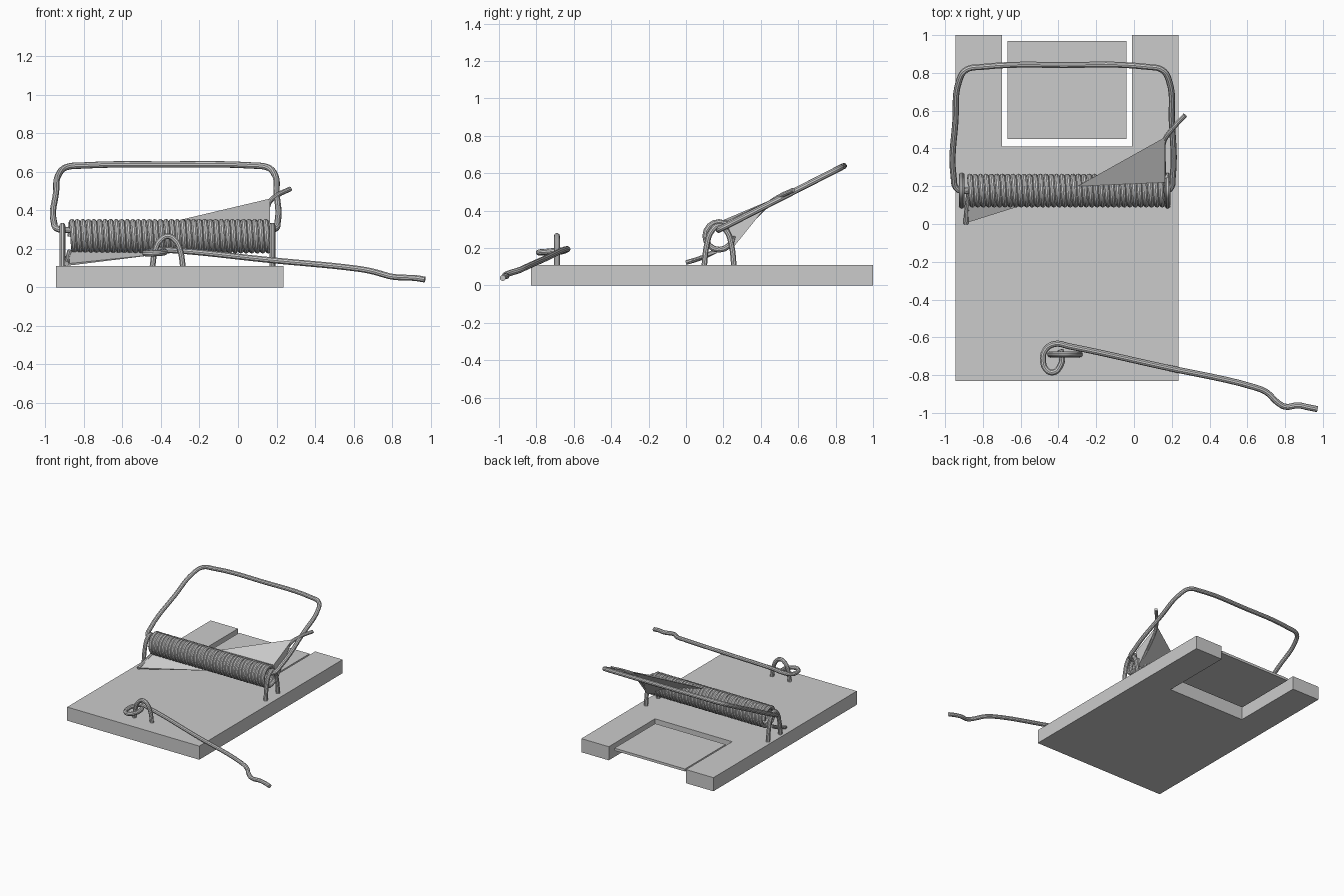
import bpy, bmesh
from math import sin, cos, pi

if "Cube" in bpy.data.objects:
    bpy.data.objects.remove(bpy.data.objects["Cube"])


def mesh_from_polygon(name, outline, z0, z1):
    """Extrude a flat outline from z0 up to z1."""
    bm = bmesh.new()
    face = bm.faces.new([bm.verts.new((x, y, z0)) for x, y in outline])
    ext = bmesh.ops.extrude_face_region(bm, geom=[face])
    top = [v for v in ext["geom"] if isinstance(v, bmesh.types.BMVert)]
    bmesh.ops.translate(bm, verts=top, vec=(0, 0, z1 - z0))
    bmesh.ops.recalc_face_normals(bm, faces=bm.faces)
    return finish(name, bm)


def finish(name, bm):
    me = bpy.data.meshes.new(name)
    bm.to_mesh(me)
    bm.free()
    ob = bpy.data.objects.new(name, me)
    bpy.context.collection.objects.link(ob)
    return ob


def wire(name, pts, radius, smooth=True):
    """Round wire through the points, turned into a mesh."""
    cu = bpy.data.curves.new(name, 'CURVE')
    cu.dimensions = '3D'
    cu.bevel_depth = radius
    cu.bevel_resolution = 3
    cu.use_fill_caps = True
    if smooth:
        cu.resolution_u = 6
        sp = cu.splines.new('BEZIER')
        sp.bezier_points.add(len(pts) - 1)
        for b, p in zip(sp.bezier_points, pts):
            b.co = p
            b.handle_left_type = b.handle_right_type = 'AUTO'
    else:
        sp = cu.splines.new('POLY')
        sp.points.add(len(pts) - 1)
        for b, p in zip(sp.points, pts):
            b.co = (*p, 1)
    ob = bpy.data.objects.new(name, cu)
    bpy.context.collection.objects.link(ob)
    bpy.ops.object.select_all(action='DESELECT')
    ob.select_set(True)
    bpy.context.view_layer.objects.active = ob
    bpy.ops.object.convert(target='MESH')
    bpy.ops.object.shade_smooth_by_angle()
    return bpy.context.object


def solid(name, pts):
    """Convex hull of a few points."""
    bm = bmesh.new()
    for p in pts:
        bm.verts.new(p)
    bmesh.ops.convex_hull(bm, input=bm.verts)
    bmesh.ops.recalc_face_normals(bm, faces=bm.faces)
    return finish(name, bm)


# Wooden base with a notch at the back, and the bait pedal in it
mesh_from_polygon("base", [(-.945, -.83), (.235, -.83), (.235, 1), (-.01, 1), (-.01, .41),
                           (-.70, .41), (-.70, 1), (-.945, 1)], 0, .11)
mesh_from_polygon("pedal", [(-.67, .45), (-.04, .45), (-.04, .97), (-.67, .97)], .075, .095)

# Coil spring
CY, CZ, R = .177, .265, .074
TURNS, STEPS = 36, 16
coil = []
for i in range(TURNS * STEPS + 1):
    t = i / STEPS
    a = 2 * pi * t
    coil.append((-.87 + 1.035 * t / TURNS, CY + R * cos(a), CZ + R * sin(a)))
wire("spring", coil, .0155, smooth=False)

# Spring ends: thin webs running into wire tips
solid("spring_web_right", [(-.30, .20, .35), (.165, .46, .46), (.17, .25, .20), (.165, .22, .345)])
wire("spring_tip_right", [(.155, .24, .22), (.16, .44, .435), (.20, .50, .475), (.27, .575, .51)], .013)
solid("spring_web_left", [(-.89, .005, .122), (-.35, .175, .178), (-.88, .16, .19), (-.885, .01, .112)])
wire("spring_tip_left", [(-.89, 0, .122), (-.885, .08, .147), (-.875, .16, .185)], .013)

# Hammer bar lying in a tilted plane
bar = [(-.87, .175), (-.935, .185), (-.955, .25), (-.945, .55), (-.925, .76), (-.89, .815),
       (-.80, .832), (-.37, .842), (.07, .832), (.15, .815), (.185, .76), (.20, .55),
       (.205, .25), (.19, .185), (.15, .175)]
wire("hammer_bar", [(x, y, .305 + .51 * (y - .19)) for x, y in bar], .0165)

# Staples holding the spring and the lever
arch = [(-.08, .10), (-.065, .22), (-.04, .29), (0, .32), (.04, .29), (.065, .22), (.08, .10)]
for name, x in (("staple_left", -.912), ("staple_right", .178)):
    wire(name, [(x, CY + d, z) for d, z in arch], .0155)
wire("staple_front", [(-.365 + d, -.69, .10 + (z - .10) * .75) for d, z in arch], .0155)

# Locking lever with a looped end
wire("locking_lever", [
    (.97, -.98, .04), (.92, -.97, .048), (.87, -.96, .05), (.80, -.967, .055), (.76, -.945, .065),
    (.70, -.89, .082), (.63, -.862, .095), (.15, -.755, .143), (-.34, -.648, .192),
    (-.42, -.635, .193), (-.468, -.665, .182), (-.482, -.72, .177), (-.46, -.775, .175),
    (-.425, -.785, .177), (-.39, -.75, .18), (-.38, -.70, .185), (-.39, -.665, .187)], .016)
